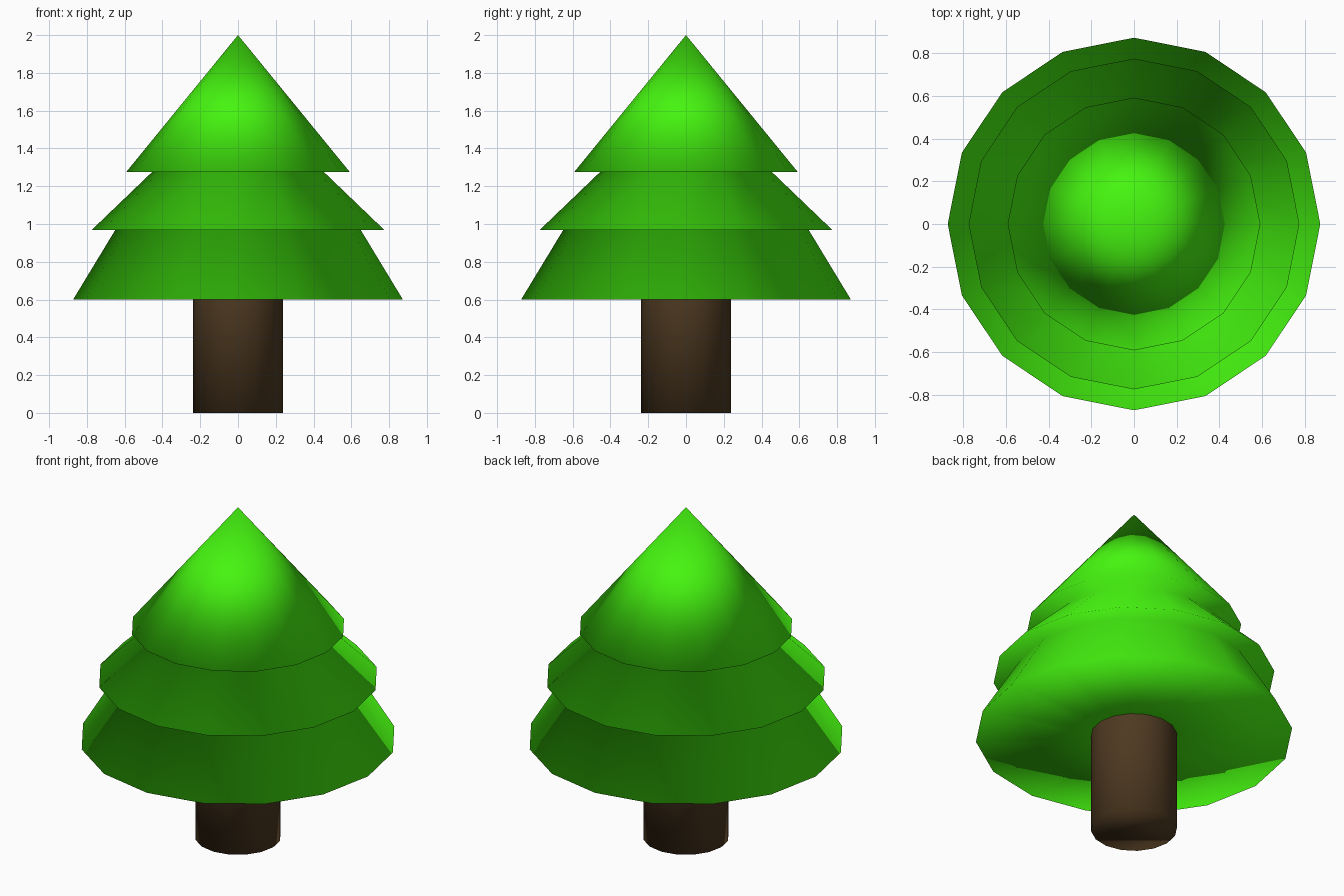
import bpy
from math import cos, sin, pi

if "Cube" in bpy.data.objects:
    bpy.data.objects.remove(bpy.data.objects["Cube"])

SIDES = 16


def revolve(name, profile, color):
    """Lathe (radius, z) points, bottom to top; radius 0 collapses to a pole."""
    verts, faces, rings = [], [], []
    for r, z in profile:
        n = SIDES if r > 0 else 1
        rings.append([len(verts) + i for i in range(n)])
        verts += [(r * cos(2 * pi * i / SIDES), r * sin(2 * pi * i / SIDES), z)
                  for i in range(n)]
    for a, b in zip(rings, rings[1:]):
        for i in range(SIDES):
            j = (i + 1) % SIDES
            if len(b) == 1:
                faces.append((a[i], a[j], b[0]))
            else:
                faces.append((a[i], a[j], b[j], b[i]))
    if name == "trunk":
        faces.append(tuple(reversed(rings[0])))  # closed foot
    mesh = bpy.data.meshes.new(name)
    mesh.from_pydata(verts, [], faces)
    mesh.shade_smooth()
    mat = bpy.data.materials.new(name + "_color")
    mat.diffuse_color = (*color, 1)
    mat.use_nodes = True
    mat.node_tree.nodes["Principled BSDF"].inputs["Base Color"].default_value = mat.diffuse_color
    mesh.materials.append(mat)
    obj = bpy.data.objects.new(name, mesh)
    bpy.context.collection.objects.link(obj)
    return obj


# Trunk
revolve("trunk", [(0.237, 0), (0.237, 0.6)], (0.076, 0.041, 0.015))

# Three-tier foliage with flat overhangs
revolve("foliage", [(0.237, 0.6), (0.873, 0.6), (0.65, 0.968), (0.775, 0.968),
                    (0.455, 1.275), (0.592, 1.275), (0, 2.0)], (0.06, 0.91, 0.005))
